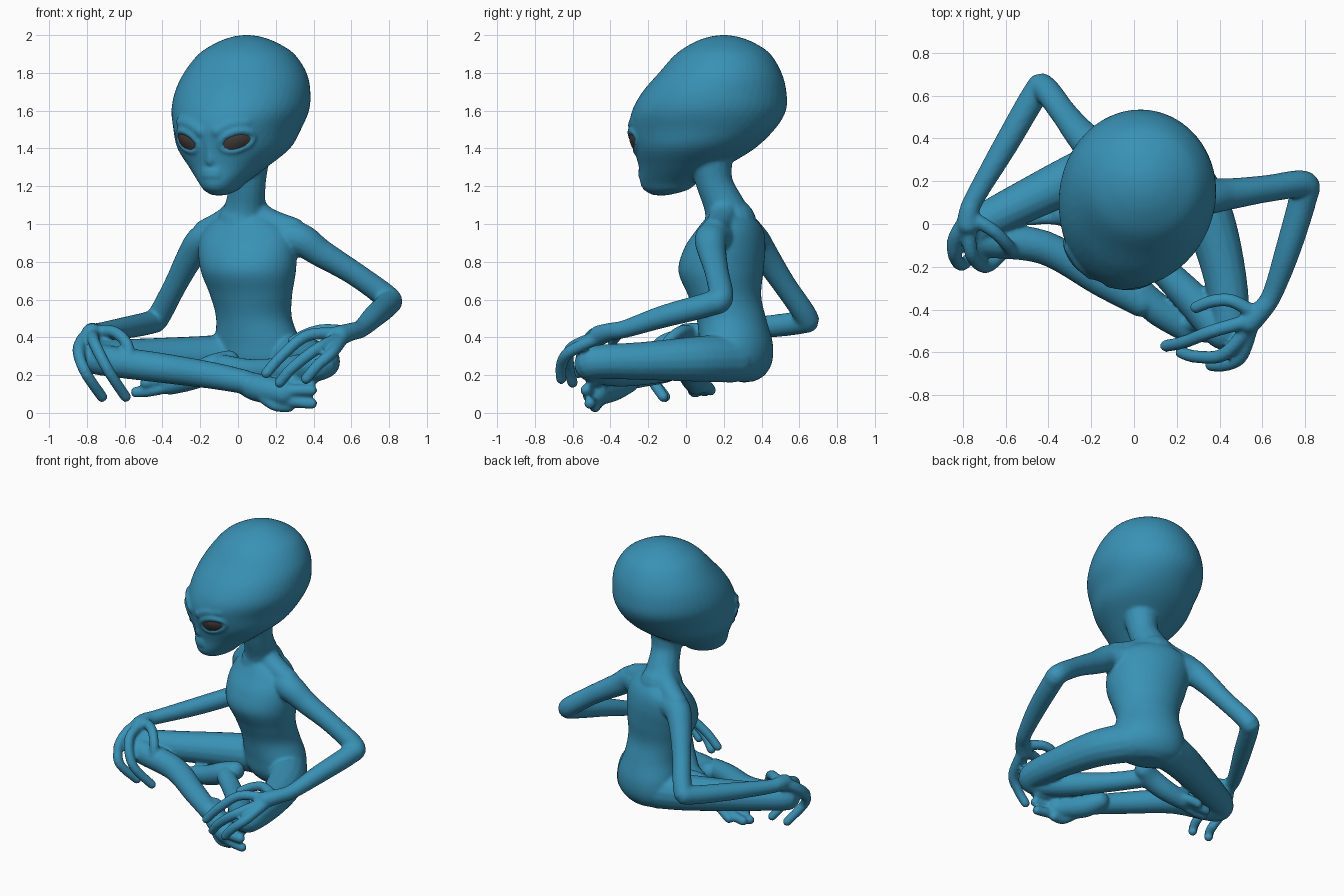
import bpy, bmesh, math
from mathutils import Vector, Matrix

if "Cube" in bpy.data.objects:
    bpy.data.objects.remove(bpy.data.objects["Cube"])

YAW = -24                                     # the whole figure faces slightly to -x


def axes(deg):
    a = math.radians(deg)
    return Vector((math.cos(a), math.sin(a), 0)), Vector((math.sin(a), -math.cos(a), 0))


SIDE, FRONT = axes(YAW)
HEAD = Vector((0.02, 0.14, 0))


def material(name, rgb):
    m = bpy.data.materials.new(name)
    m.diffuse_color = (*rgb, 1)
    m.use_nodes = True
    m.node_tree.nodes["Principled BSDF"].inputs["Base Color"].default_value = m.diffuse_color
    return m


def spline(pts, n=8):
    """Catmull-Rom samples through tuples of any size."""
    p = [pts[0]] + list(pts) + [pts[-1]]
    out = []
    for i in range(1, len(p) - 2):
        for k in range(n):
            t = k / n
            out.append(tuple(
                0.5 * (2 * b + (c - a) * t + (2 * a - 5 * b + 4 * c - d) * t * t
                       + (3 * b - a - 3 * c + d) * t ** 3)
                for a, b, c, d in zip(*p[i - 1:i + 3])))
    out.append(tuple(pts[-1]))
    return out


def skin(bm, rings, closed=False):
    vs = [[bm.verts.new(c) for c in r] for r in rings]
    n = len(vs[0])
    pairs = list(zip(vs, vs[1:])) + ([(vs[-1], vs[0])] if closed else [])
    for a, b in pairs:
        for i in range(n):
            bm.faces.new((a[i], a[(i + 1) % n], b[(i + 1) % n], b[i]))
    if not closed:
        bm.faces.new(vs[0][::-1])
        bm.faces.new(vs[-1])


def loft(bm, sections, n=48):
    """Stack of ellipses: z, centre x, centre y, half width, half depth, yaw."""
    rings = []
    for z, x, y, a, b, yaw in spline(sections):
        c = Vector((x, y, z))
        s, f = axes(yaw)
        rings.append([c + s * a * math.cos(t) + f * b * math.sin(t)
                      for t in (2 * math.pi * i / n for i in range(n))])
    skin(bm, rings)


def tube(bm, pts, closed=False, n=16):
    """Round limb through (x, y, z, radius) points."""
    s = pts if closed else spline(pts, 6)
    rings, nrm = [], Vector((0.31, 0.22, 0.92))
    for i, q in enumerate(s):
        nxt = s[(i + 1) % len(s)] if closed else s[min(i + 1, len(s) - 1)]
        prv = s[i - 1] if closed or i else s[0]
        t = (Vector(nxt[:3]) - Vector(prv[:3])).normalized()
        nrm = (nrm - t * nrm.dot(t)).normalized()
        side = t.cross(nrm)
        rings.append([Vector(q[:3]) + q[3] * (nrm * math.cos(a) + side * math.sin(a))
                      for a in (2 * math.pi * k / n for k in range(n))])
    skin(bm, rings, closed)
    if not closed:
        for q in (s[0], s[-1]):
            bmesh.ops.create_uvsphere(bm, u_segments=16, v_segments=10, radius=q[3],
                                      matrix=Matrix.Translation(q[:3]))


def digits(bm, paths, r):
    for p in paths:
        k = len(p) - 1
        tube(bm, [(*q, r * (1.12 - 0.15 * i / k)) for i, q in enumerate(p)])


# head profile: z, forward offset, half width, half depth, yaw
head = [(1.152, .30, .035, .04, YAW), (1.18, .27, .085, .12, YAW), (1.22, .25, .12, .16, YAW),
        (1.3, .18, .2, .23, YAW), (1.4, .105, .292, .325, YAW), (1.5, .06, .33, .39, -20),
        (1.6, .02, .362, .409, -12), (1.7, -.012, .358, .381, -8), (1.8, -.045, .325, .325, -5),
        (1.9, -.062, .253, .25, -5), (1.96, -.065, .16, .16, -5), (1.99, -.065, .08, .08, -5),
        (2.0, -.065, .02, .02, -5)]
dense = spline(head)


def face_point(s, z, out=0.0):
    """Point on the front of the head at side offset s and height z."""
    for p, q in zip(dense, dense[1:]):
        if p[0] <= z <= q[0]:
            t = (z - p[0]) / (q[0] - p[0])
            f, a, b = (p[i] + (q[i] - p[i]) * t for i in (1, 2, 3))
            break
    h = math.sqrt(max(0, 1 - (s / a) ** 2))
    nrm = (SIDE * (s / a / a) + FRONT * (h / b)).normalized()
    return HEAD + SIDE * s + FRONT * (f + b * h) + Vector((0, 0, z)) + nrm * out


def eye_point(sign, t, r, out):
    u = .07 * r * math.cos(t)
    return face_point(sign * (.143 + u), 1.438 + .045 * r * math.sin(t) + .28 * u, out)


bm = bmesh.new()

# head and face
loft(bm, [(z, *(HEAD + FRONT * f)[:2], a, b, yaw) for z, f, a, b, yaw in head])
N = 32
for sign in (-1, 1):
    tube(bm, [(*eye_point(sign, 2 * math.pi * i / N, 1.13, .002),
               .0105 + .007 * max(0, math.sin(2 * math.pi * i / N)))
              for i in range(N)], closed=True, n=10)
    # brow above the eye
    tube(bm, [(*face_point(sign * s, z, -.022), .035)
              for s, z in ((.05, 1.49), (.12, 1.525), (.2, 1.54))])
for z in (1.256, 1.28):
    tube(bm, [(*face_point(s, z, -.001), .012) for s in (-.04, 0, .04)])
tube(bm, [(*face_point(0, z, o), r) for z, o, r in
          ((1.44, -.022, .025), (1.38, -.018, .027), (1.335, -.012, .028))])

# torso and neck
loft(bm, [(*s, YAW) for s in (
    (.165, .11, .28, .1, .07), (.2, .11, .275, .19, .13), (.27, .11, .27, .235, .175),
    (.37, .105, .265, .235, .185), (.5, .085, .24, .205, .18), (.62, .07, .205, .222, .187),
    (.75, .055, .185, .258, .218), (.87, .05, .205, .27, .203), (.96, .05, .23, .25, .165),
    (1.02, .045, .235, .18, .13), (1.06, .04, .22, .1, .09))])
tube(bm, [(.03, .235, 1.0, .14), (.04, .2, 1.1, .108), (.05, .15, 1.22, .098),
          (.05, .13, 1.35, .12)])
# sloping shoulders
tube(bm, [(.06, .2, 1.11, .07), (.14, .19, 1.02, .075), (.29, .15, .965, .07)])
tube(bm, [(.02, .23, 1.11, .07), (-.05, .28, 1.02, .075), (-.17, .345, .955, .07)])

# arms
tube(bm, [(.18, .19, .92, .1), (.32, .135, .92, .09), (.44, .14, .845, .075),
          (.62, .165, .735, .064), (.79, .185, .61, .066), (.79, .12, .575, .066),
          (.72, -.12, .51, .06), (.65, -.32, .445, .048), (.6, -.4, .43, .048),
          (.54, -.46, .41, .055)])
tube(bm, [(-.06, .3, .93, .1), (-.18, .355, .915, .088), (-.25, .42, .83, .074),
          (-.33, .52, .68, .062), (-.42, .635, .51, .062), (-.46, .61, .48, .062),
          (-.6, .37, .45, .058), (-.74, .13, .43, .047), (-.77, .06, .43, .048),
          (-.775, .0, .42, .055)])

# fingers
digits(bm, [
    [(.55, -.45, .42), (.37, -.5, .41), (.24, -.55, .31), (.15, -.57, .21)],
    [(.54, -.48, .4), (.42, -.61, .34), (.29, -.62, .24), (.22, -.6, .16)],
    [(.57, -.42, .43), (.46, -.36, .44), (.37, -.36, .42), (.29, -.39, .38)],
    [(.55, -.48, .39), (.5, -.62, .32), (.42, -.66, .25), (.36, -.66, .18)],
    [(-.79, .02, .42), (-.845, -.09, .34), (-.81, -.19, .22), (-.72, -.11, .085)],
    [(-.77, .0, .42), (-.76, -.14, .37), (-.69, -.2, .23), (-.595, -.12, .085)],
    [(-.76, .03, .43), (-.66, -.03, .43), (-.59, -.1, .37), (-.57, -.13, .28)],
    [(-.79, .01, .42), (-.83, -.06, .38), (-.84, -.15, .3), (-.8, -.19, .2)]], .03)

# thighs and shins
tube(bm, [(.22, .24, .29, .13), (.34, .05, .285, .12), (.42, -.22, .275, .102),
          (.45, -.46, .27, .09), (.41, -.5, .25, .085), (.28, -.36, .22, .082),
          (.08, -.16, .22, .065), (-.07, -.03, .245, .062)])
tube(bm, [(-.01, .31, .29, .13), (-.2, .25, .29, .118), (-.5, .11, .295, .1),
          (-.74, -.02, .3, .088), (-.72, -.07, .28, .083), (-.42, -.11, .24, .08),
          (-.15, -.27, .2, .072), (.03, -.37, .165, .065)])

# feet with heels
tube(bm, [(.03, -.31, .165, .062), (.1, -.39, .135, .075), (.24, -.48, .105, .07)])
tube(bm, [(-.05, .04, .27, .062), (-.13, .02, .24, .072), (-.24, .035, .19, .068),
          (-.36, .055, .155, .06)])

# toes
digits(bm, [
    [(.2, -.46, .14), (.3, -.47, .17), (.39, -.5, .17)],
    [(.22, -.49, .11), (.31, -.52, .12), (.39, -.53, .12)],
    [(.2, -.48, .08), (.3, -.5, .06), (.39, -.51, .05)],
    [(.14, -.45, .08), (.2, -.48, .04), (.27, -.48, .033)],
    [(-.34, .04, .15), (-.45, .04, .12), (-.54, .05, .11)],
    [(-.34, .06, .15), (-.44, .09, .13), (-.52, .1, .115)],
    [(-.34, .03, .17), (-.43, .03, .17), (-.49, .02, .16)],
    [(-.3, .06, .16), (-.38, .11, .14), (-.43, .13, .12)]], .031)

# fuse everything into one soft skin
bmesh.ops.recalc_face_normals(bm, faces=bm.faces)
me = bpy.data.meshes.new("body")
bm.to_mesh(me)
bm.free()
me.materials.append(material("teal skin", (.04, .285, .465)))
body = bpy.data.objects.new("body", me)
bpy.context.collection.objects.link(body)
rm = body.modifiers.new("fuse", 'REMESH')
rm.mode = 'VOXEL'
rm.voxel_size = 0.0095
rm.use_smooth_shade = True
sm = body.modifiers.new("soften", 'SMOOTH')
sm.factor = 0.5
sm.iterations = 8

# almond eyes bulging from the face
dark = material("dark eye", (.06, .045, .043))
for sign, name in ((-1, "right_eye"), (1, "left_eye")):
    bm = bmesh.new()
    skin(bm, [[eye_point(sign, 2 * math.pi * i / N, r, .014 - .012 * r * r)
               for i in range(N)] for r in (1.12, .95, .8, .6, .4, .2, .05)])
    bmesh.ops.recalc_face_normals(bm, faces=bm.faces)
    for f in bm.faces:
        f.smooth = True
    em = bpy.data.meshes.new(name)
    bm.to_mesh(em)
    bm.free()
    em.materials.append(dark)
    bpy.context.collection.objects.link(bpy.data.objects.new(name, em))
